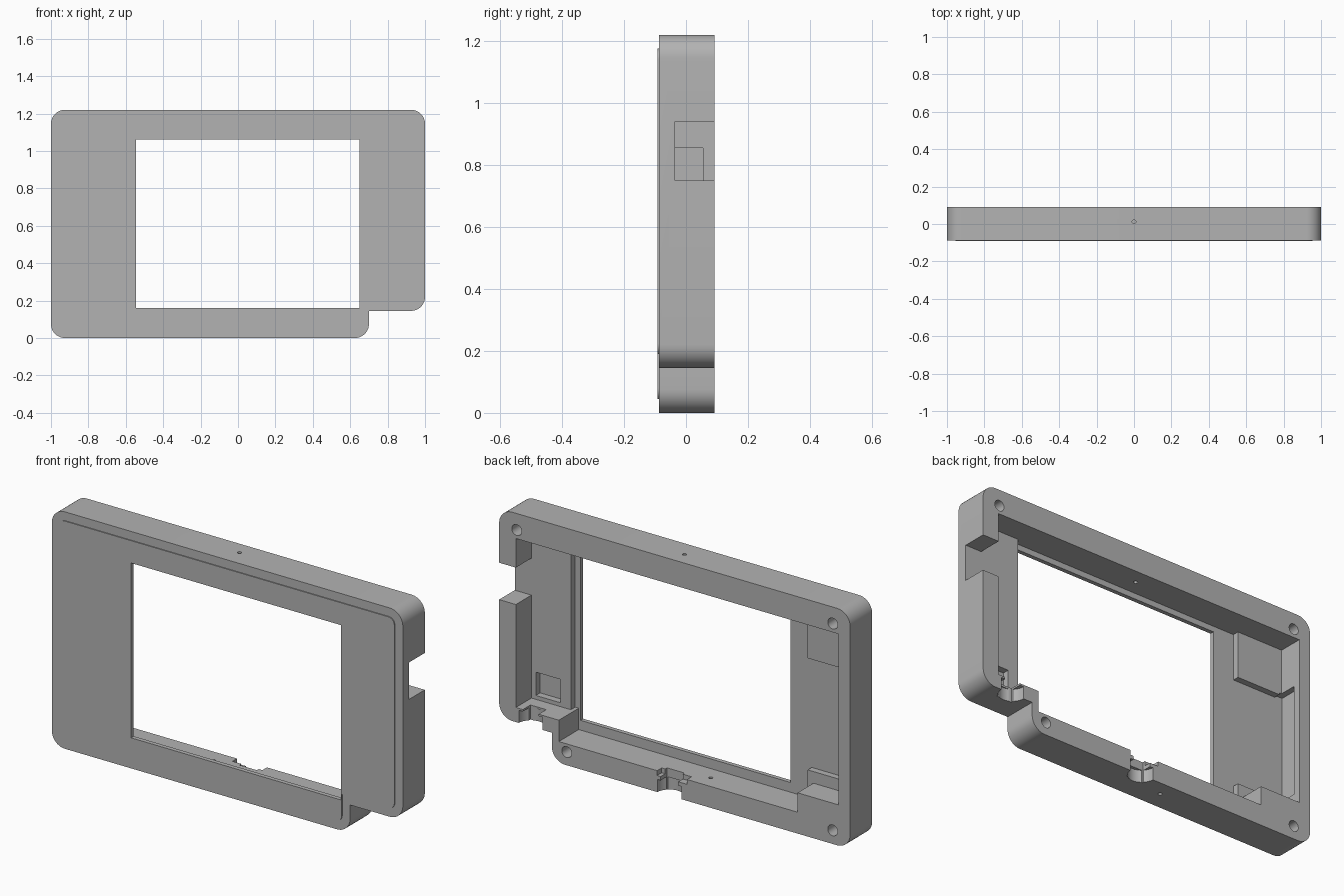
import bpy, bmesh, math
from mathutils import Matrix

old = bpy.data.objects.get("Cube")
if old:
    bpy.data.objects.remove(old, do_unlink=True)

grey = bpy.data.materials.new("case_grey")
grey.use_nodes = True
grey.diffuse_color = (0.45, 0.45, 0.45, 1)
grey.node_tree.nodes["Principled BSDF"].inputs["Base Color"].default_value = (0.45, 0.45, 0.45, 1)

BACK, FRONT, FLOOR, SHELF, OUT = 0.092, -0.087, -0.07, -0.035, 0.2


def finish(bm, name):
    bmesh.ops.recalc_face_normals(bm, faces=bm.faces)
    mesh = bpy.data.meshes.new(name)
    bm.to_mesh(mesh)
    bm.free()
    mesh.materials.append(grey)
    ob = bpy.data.objects.new(name, mesh)
    bpy.context.collection.objects.link(ob)
    return ob


def prism(name, points, y0, y1):
    """Extrude an x-z outline from y0 to y1."""
    bm = bmesh.new()
    face = bm.faces.new([bm.verts.new((x, y0, z)) for x, z in points])
    new = bmesh.ops.extrude_face_region(bm, geom=[face])["geom"]
    moved = [v for v in new if isinstance(v, bmesh.types.BMVert)]
    bmesh.ops.translate(bm, verts=moved, vec=(0, y1 - y0, 0))
    return finish(bm, name)


def box(name, x0, x1, y0, y1, z0, z1):
    return prism(name, [(x0, z0), (x1, z0), (x1, z1), (x0, z1)], y0, y1)


def cylinder(name, centre, radius, depth, along_y=False):
    bm = bmesh.new()
    bmesh.ops.create_cone(bm, cap_ends=True, segments=32, radius1=radius, radius2=radius, depth=depth)
    if along_y:
        bmesh.ops.rotate(bm, verts=bm.verts, matrix=Matrix.Rotation(math.pi / 2, 3, 'X'))
    bmesh.ops.translate(bm, verts=bm.verts, vec=centre)
    return finish(bm, name)


def outline(inset, radius):
    """Stepped rectangle with rounded outer corners."""
    i = inset
    corners = [(-1 + i, i, 180), (0.7 - i, i, 270), (0.7 - i, 0.145 + i, None),
               (1 - i, 0.145 + i, 270), (1 - i, 1.22 - i, 0), (-1 + i, 1.22 - i, 90)]
    points = []
    for x, z, start in corners:
        if start is None:
            points.append((x, z))
            continue
        mid = math.radians(start + 45)
        cx = x - math.copysign(radius, math.cos(mid))
        cz = z - math.copysign(radius, math.sin(mid))
        for k in range(11):
            a = math.radians(start + 9 * k)
            points.append((cx + radius * math.cos(a), cz + radius * math.sin(a)))
    return points


# Outer shell and the thin raised front panel
case = prism("case_shell", outline(0, 0.075), FRONT, BACK)
panel = prism("front_panel", outline(0.045, 0.035), -0.092, FRONT + 0.004)


def combine(target, tool, operation='DIFFERENCE'):
    mod = target.modifiers.new("cut", 'BOOLEAN')
    mod.operation = operation
    mod.solver = 'EXACT'
    mod.object = tool
    bpy.context.view_layer.objects.active = target
    bpy.ops.object.modifier_apply(modifier=mod.name)
    bpy.data.objects.remove(tool, do_unlink=True)


combine(case, panel, 'UNION')

# Main cavity, leaving a solid lower corner block
cavity = [(-0.934, 0.21), (-0.7, 0.21), (-0.7, 0.11), (0.66, 0.11),
          (0.66, 0.22), (0.68, 0.22), (0.68, 1.09), (-0.934, 1.09)]
combine(case, prism("cavity", cavity, FLOOR, OUT))
combine(case, box("side_shelf", 0.67, 0.905, SHELF, OUT, 0.22, 1.09))

# Raised pads on the floor
combine(case, box("upper_pad", -0.95, -0.667, -0.08, -0.037, 0.845, 1.12), 'UNION')
combine(case, box("lower_pad", -0.95, -0.667, -0.08, -0.037, 0.15, 0.27), 'UNION')

# Window, side port, wall recess, button well and lower port ledges
for name, *size in [
    ("window", -0.545, 0.65, -OUT, OUT, 0.16, 1.06),
    ("side_port", 0.88, 1.1, SHELF, OUT, 0.75, 0.94),
    ("wall_recess", -0.965, -0.92, FLOOR, 0.055, 0.271, 0.855),
    ("button_well", 0.74, 0.88, FLOOR, 0, 0.24, 0.36),
    ("side_slot", 0.775, 0.865, 0.03, OUT, 0.1, 0.25),
    ("bottom_slot", -0.02, 0.08, 0.04, OUT, -0.1, 0.2),
    ("bottom_ledge", -0.07, 0.1, 0.055, OUT, 0.085, 0.2),
]:
    combine(case, box(name, *size))

# Rounded cable scoops through the lower walls
for name, x, z in [("bottom_scoop", 0.03, 0), ("side_scoop", 0.82, 0.145)]:
    combine(case, cylinder(name, (x, BACK, z), 0.068, 0.13))

# Screw holes
for x, z in [(-0.9, 1.135), (0.9, 1.135), (-0.9, 0.07), (0.615, 0.068)]:
    combine(case, cylinder("screw_hole", (x, 0.09, z), 0.028, 0.22, True))

# Pin holes in the top and bottom walls
for x, z in [(0, 1.15), (-0.15, 0.05)]:
    combine(case, cylinder("pin_hole", (x, 0.012, z), 0.01, 0.2))

bpy.ops.object.select_all(action='DESELECT')
case.select_set(True)
bpy.context.view_layer.objects.active = case
bpy.ops.object.shade_smooth_by_angle(angle=math.radians(30))
# Rest the base on the ground
low = min(v.co.z for v in case.data.vertices)
case.location.z = -low
